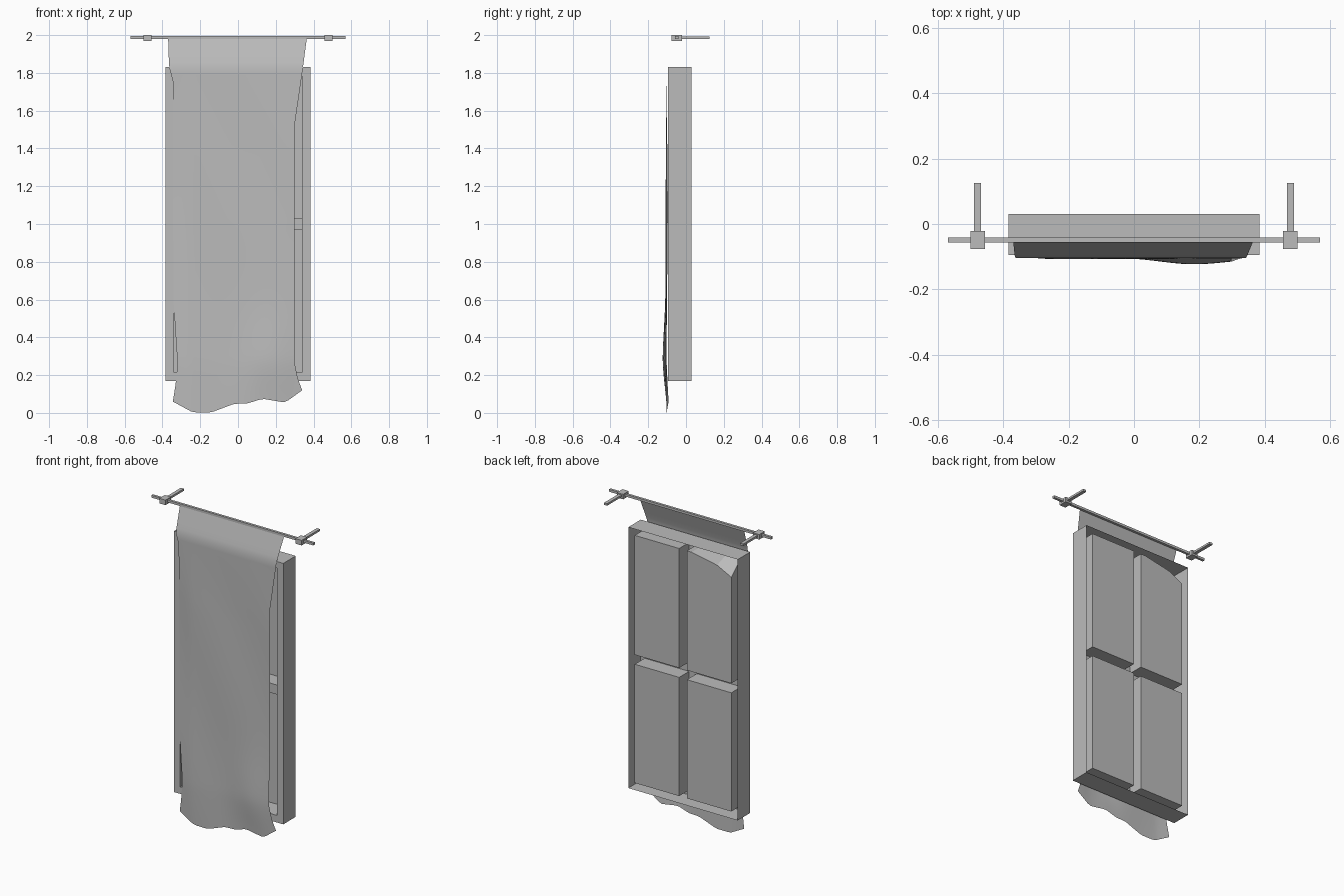
import bpy, bmesh, math

if "Cube" in bpy.data.objects:
    bpy.data.objects.remove(bpy.data.objects["Cube"])

grey = bpy.data.materials.new("plain grey")
grey.diffuse_color = (0.5, 0.5, 0.5, 1)
grey.use_nodes = True
grey.node_tree.nodes["Principled BSDF"].inputs["Base Color"].default_value = grey.diffuse_color


def finish(name, bm):
    mesh = bpy.data.meshes.new(name)
    bm.to_mesh(mesh)
    bm.free()
    mesh.materials.append(grey)
    obj = bpy.data.objects.new(name, mesh)
    bpy.context.collection.objects.link(obj)
    return obj


def box(name, x, y, z):
    """Box from (min, max) pairs."""
    bm = bmesh.new()
    bmesh.ops.create_cube(bm, size=1)
    for v in bm.verts:
        v.co = [(a + b) / 2 + c * (b - a) for (a, b), c in zip((x, y, z), v.co)]
    return finish(name, bm)


def lerp(points, t):
    """Piecewise linear lookup in ascending (t, value) pairs."""
    if t <= points[0][0]:
        return points[0][1]
    for (a, va), (b, vb) in zip(points, points[1:]):
        if t <= b:
            return va + (vb - va) * (t - a) / (b - a)
    return points[-1][1]


def loft(name, loops, cap=False):
    """Skin closed loops of points in order, optionally closing the last one."""
    bm = bmesh.new()
    rings = [[bm.verts.new(p) for p in loop] for loop in loops]
    n = len(rings[0])
    for a, b in zip(rings, rings[1:]):
        for i in range(n):
            j = (i + 1) % n
            bm.faces.new((a[i], a[j], b[j], b[i]))
    if cap:
        bm.faces.new(rings[-1])
    bmesh.ops.recalc_face_normals(bm, faces=bm.faces)
    return finish(name, bm)


# Window frame: hollow moulding, open at the back
W, IN, BOT, TOP = 0.385, 0.34, 0.17, 1.83
SILL, HEAD = BOT + 0.045, TOP - 0.04
FRONT, BAR, BACK = -0.095, -0.07, 0.03


def rect(w, z0, z1, y):
    return [(-w, y, z0), (w, y, z0), (w, y, z1), (-w, y, z1)]


loft("window_frame", [rect(W, BOT, TOP, BACK), rect(W, BOT, TOP, FRONT),
                      rect(IN, SILL, HEAD, FRONT), rect(IN, SILL, HEAD, BAR)])

# Panes: four trays set at the back of the frame, one with a sloping corner
H = 0.027
for sx, side in ((-1, "left"), (1, "right")):
    for z0, z1, level in ((0.97, SILL, "lower"), (1.03, HEAD, "upper")):
        outline = [(H, z0), (IN, z0), (IN, z1), (0.24, z1), (0.06, z1), (H, z1)]
        drop = [0, 0, 0.085, 0.035, 0, 0] if (sx < 0 and level == "upper") else [0] * 6
        loft(level + "_" + side + "_pane",
             [[(sx * x, BAR, z) for x, z in outline],
              [(sx * x, BACK, z - d) for (x, z), d in zip(outline, drop)]], cap=True)

# Crossing glazing bars: flat strips between the trays
bm = bmesh.new()
for x0, x1, z0, z1 in ((-H, H, SILL, 0.97), (-H, H, 1.03, HEAD), (-IN, IN, 0.97, 1.03)):
    bm.faces.new([bm.verts.new(p) for p in
                  ((x0, BAR, z0), (x1, BAR, z0), (x1, BAR, z1), (x0, BAR, z1))])
finish("glazing_bars", bm)

# Curtain rod with wall brackets
box("curtain_rod", (-0.57, 0.57), (-0.057, -0.041), (1.979, 1.994))
for side, s in (("left", -1), ("right", 1)):
    c = s * 0.479
    box(side + "_bracket_block", (c - 0.022, c + 0.022), (-0.076, -0.021), (1.968, 2.0))
    box(side + "_bracket_arm", (c - 0.011, c + 0.011), (-0.021, 0.125), (1.98, 1.993))

# Curtain: a single cloth sheet with a wavy hem
LEFT = [(0, -0.345), (0.12, -0.33), (0.25, -0.32), (0.6, -0.342), (1.76, -0.345),
        (1.83, -0.365), (1.99, -0.37)]
RIGHT = [(0, 0.34), (0.12, 0.315), (0.25, 0.298), (1.51, 0.298), (1.8, 0.34), (1.99, 0.365)]
HEM = [(-0.345, 0.06), (-0.24, 0.003), (-0.14, 0.003), (-0.02, 0.048), (0.05, 0.05),
       (0.13, 0.075), (0.25, 0.055), (0.34, 0.12)]
DROP = [(0, -0.1), (0.25, -0.105), (1.0, -0.105), (1.83, -0.104), (1.99, -0.053)]
COLS, ROWS = 28, 60
bm = bmesh.new()
grid = []
for r in range(ROWS + 1):
    zn = 1.988 * r / ROWS
    row = []
    for c in range(COLS + 1):
        a, b = lerp(LEFT, zn), lerp(RIGHT, zn)
        x = a + (b - a) * c / COLS
        hem = lerp(HEM, x)
        z = hem + zn * (0.35 - hem) / 0.35 if zn < 0.35 else zn
        # soft bulge near the lower right and a slight ripple
        bulge = 0.018 * math.exp(-((x - 0.17) / 0.14) ** 2 - ((zn - 0.25) / 0.25) ** 2)
        fade = min(1, max(0, (1.8 - zn) / 0.4))
        ripple = 0.0025 * math.sin(11 * x + 5 * zn) * fade
        tuck = 0.006 * fade * min(1, max(0, (-0.26 - x) / 0.08))
        row.append(bm.verts.new((x, lerp(DROP, zn) - bulge + ripple + tuck, z)))
    grid.append(row)
for lo, hi in zip(grid, grid[1:]):
    for c in range(COLS):
        f = bm.faces.new((lo[c], lo[c + 1], hi[c + 1], hi[c]))
        f.smooth = True
finish("curtain", bm)
